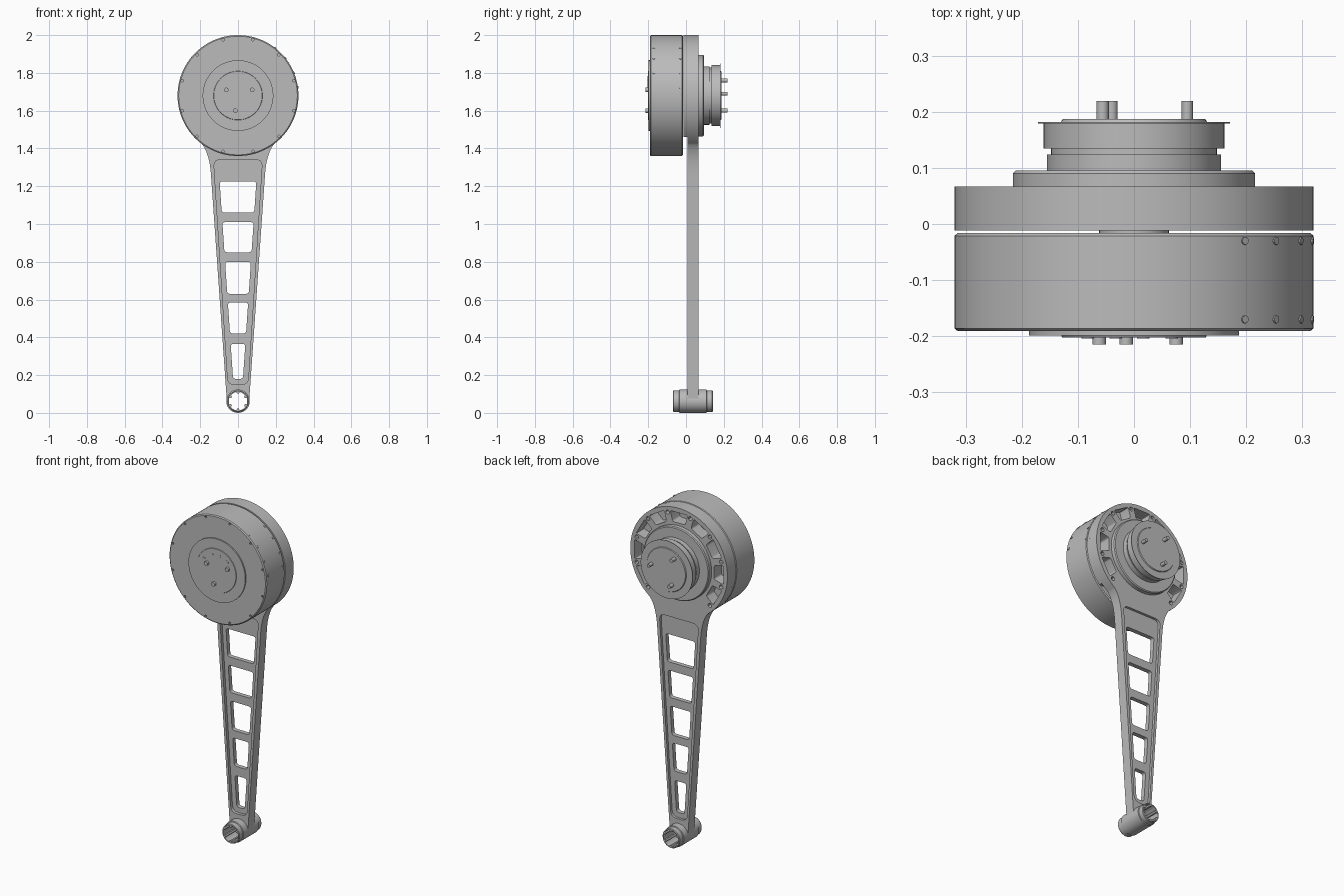
import bpy, bmesh
from math import sin, cos, pi, radians
from mathutils import Vector

cube = bpy.data.objects.get("Cube")
if cube:
    bpy.data.objects.remove(cube, do_unlink=True)

grey = bpy.data.materials.new("machined_grey")
grey.use_nodes = True
GREY = (0.5, 0.5, 0.5, 1)
grey.diffuse_color = GREY
grey.node_tree.nodes["Principled BSDF"].inputs["Base Color"].default_value = GREY

HEAD_Z, HUB_Z, R = 1.68, 0.062, 0.32


def finish(name, bm):
    bmesh.ops.recalc_face_normals(bm, faces=bm.faces)
    me = bpy.data.meshes.new(name)
    bm.to_mesh(me)
    bm.free()
    me.materials.append(grey)
    ob = bpy.data.objects.new(name, me)
    bpy.context.collection.objects.link(ob)
    return ob


def prism(name, outlines, y0, y1):
    """Extrude one or more (x, z) outlines along y."""
    bm = bmesh.new()
    for pts in outlines:
        face = bm.faces.new([bm.verts.new((x, y0, z)) for x, z in pts])
        ext = bmesh.ops.extrude_face_region(bm, geom=[face])["geom"]
        verts = [v for v in ext if isinstance(v, bmesh.types.BMVert)]
        bmesh.ops.translate(bm, verts=verts, vec=(0, y1 - y0, 0))
    return finish(name, bm)


def lathe(name, profile, z, n=96):
    """Spin a (y, radius) profile around a y-parallel axis at height z."""
    bm = bmesh.new()
    rings = [[bm.verts.new((r * cos(2 * pi * i / n), y, z + r * sin(2 * pi * i / n)))
              for i in range(n)] for y, r in profile]
    for a, b in zip(rings, rings[1:]):
        for i in range(n):
            j = (i + 1) % n
            bm.faces.new((a[i], a[j], b[j], b[i]))
    bm.faces.new(rings[0])
    bm.faces.new(rings[-1])
    return finish(name, bm)


def arc(cx, cz, r, a0, a1, n):
    return [(cx + r * cos(radians(a0 + (a1 - a0) * i / n)),
             cz + r * sin(radians(a0 + (a1 - a0) * i / n))) for i in range(n + 1)]


def circle(cx, cz, r, n=20):
    return arc(cx, cz, r, 0, 360, n)[:-1]


def bezier(a, b, c, n=8):
    a, b, c = Vector(a), Vector(b), Vector(c)
    return [tuple(a * (1 - t) ** 2 + b * 2 * t * (1 - t) + c * t * t)
            for t in [i / n for i in range(n + 1)]]


def rounded(pts, r, n=4):
    out = []
    for i, p in enumerate(pts):
        p, a, b = Vector(p), Vector(pts[i - 1]), Vector(pts[(i + 1) % len(pts)])
        out += bezier(p + (a - p).normalized() * r, p, p + (b - p).normalized() * r, n)
    return out


def taper(z0, z1, base, slope, r):
    """Rounded trapezoid that narrows towards the bottom."""
    w0, w1 = base + slope * z0, base + slope * z1
    return rounded([(-w0, z0), (w0, z0), (w1, z1), (-w1, z1)], r)


def polar(r, deg):
    return r * cos(radians(deg)), HEAD_Z + r * sin(radians(deg))


def cut(ob, *cutters):
    for c in cutters:
        m = ob.modifiers.new("cut", "BOOLEAN")
        m.operation, m.solver, m.object = "DIFFERENCE", "EXACT", c
        dg = bpy.context.evaluated_depsgraph_get()
        me = bpy.data.meshes.new_from_object(ob.evaluated_get(dg))
        ob.modifiers.clear()
        ob.data = me


# Cutters: head pockets, screw holes, arm recesses, arm windows, toothed bore
pockets = prism("pocket_cutter", [
    rounded([polar(0.235, a - 10), polar(0.235, a + 10),
             polar(0.298, a + 11), polar(0.298, a - 11)], 0.01)
    for a in range(-30, 211, 30)], -0.004, 0.1)
holes = prism("hole_cutter", [circle(*polar(0.288, a), 0.012, 12)
                              for a in range(-45, 226, 30)], 0.04, 0.1)
recess = [taper(0.15, 1.34, 0.043, 0.064, 0.035)]
recess_front = prism("front_recess_cutter", recess, -0.05, 0.026)
recess_back = prism("back_recess_cutter", recess, 0.052, 0.1)
windows = prism("window_cutter", [
    taper(z0, z1, 0.014, 0.068, 0.016) for z0, z1 in
    ((1.06, 1.225), (0.85, 1.01), (0.63, 0.8), (0.42, 0.585), (0.18, 0.365))], -0.1, 0.2)
bore_pts = []
for k in range(6):
    bore_pts += arc(0, HUB_Z, 0.049, 60 * k - 20, 60 * k + 20, 5)
    bore_pts += arc(0, HUB_Z, 0.040, 60 * k + 23, 60 * k + 37, 3)
bore = prism("bore_cutter", [bore_pts], -0.2, 0.3)

# Arm and head plate in one outline: head arc, fillet, taper, round foot
fillet = bezier((0.19, 1.422), (0.15, 1.37), (0.143, 1.26))
side = fillet + [(0.061, 0.09)]
outline = (arc(0, HEAD_Z, R, -53, 233, 90)
           + [(-x, z) for x, z in side]
           + arc(0, HUB_Z, 0.06, 180, 360, 20)
           + side[::-1])
arm = prism("arm", [outline], 0.008, 0.067)
cut(arm, pockets, holes, recess_front, recess_back, windows, bore)

# Rim of the head that reaches forward to the motor
rim = prism("head_rim", [arc(0, HEAD_Z, R, -43, 223, 90)], -0.012, 0.008)
cut(rim, pockets)

# Motor housing with chamfered edges and front covers
motor = lathe("motor_housing", [(-0.191, R - 0.006), (-0.186, R), (-0.021, R),
                                (-0.016, R - 0.006)], HEAD_Z)
rim_holes = prism("rim_hole_cutter", [circle(*polar(0.306, a), 0.007, 10)
                                      for a in range(15, 360, 30)], -0.3, -0.18)
cut(motor, rim_holes)
lathe("front_cover", [(-0.19, 0.187), (-0.199, 0.187)], HEAD_Z)
lathe("front_cap", [(-0.198, 0.13), (-0.202, 0.128)], HEAD_Z)

# Small set screws around the housing side
bm = bmesh.new()
for a in (8, 22, 38, 52):
    for y in (-0.17, -0.03):
        x, z = polar(R, a)
        rot = Vector((0, 0, 1)).rotation_difference(Vector((x, 0, z - HEAD_Z)))
        res = bmesh.ops.create_cone(bm, cap_ends=True, segments=10, radius1=0.007,
                                    radius2=0.007, depth=0.006)
        for v in res["verts"]:
            v.co = rot @ v.co + Vector((x, y, z))
finish("side_screws", bm)

# Stepped output flange at the back
lathe("output_flange", [(0.06, 0.216), (0.09, 0.216), (0.095, 0.211), (0.095, 0.155),
                        (0.124, 0.155), (0.124, 0.148), (0.135, 0.148), (0.135, 0.161),
                        (0.179, 0.161), (0.179, 0.171), (0.182, 0.171), (0.182, 0.13),
                        (0.187, 0.127)], HEAD_Z)

# Pins on both faces
prism("back_pins", [circle(0.095, 1.69, 0.01), circle(-0.056, 1.76, 0.011),
                    circle(-0.04, 1.6, 0.011)], 0.18, 0.219)
prism("front_pins", [circle(-0.062, 1.71, 0.012), circle(0.075, 1.71, 0.012),
                     circle(-0.014, 1.6, 0.012)], -0.215, -0.2)
prism("front_screws", [circle(*polar(0.095, a), 0.011) for a in (45, 80, 110, 150)],
      -0.204, -0.2)

# Cross tube at the foot
hub = lathe("foot_tube", [(-0.07, 0.054), (-0.066, 0.057), (-0.037, 0.057), (-0.035, 0.062),
                          (0.108, 0.062), (0.11, 0.057), (0.138, 0.057), (0.142, 0.054)],
            HUB_Z, 48)
cut(hub, bore)

for c in (pockets, holes, recess_front, recess_back, windows, bore, rim_holes):
    bpy.data.objects.remove(c, do_unlink=True)

# Smooth the round surfaces, keep edges sharp
for ob in bpy.context.collection.objects:
    if ob.type == "MESH" and grey.name in ob.data.materials:
        bpy.ops.object.select_all(action="DESELECT")
        ob.select_set(True)
        bpy.context.view_layer.objects.active = ob
        bpy.ops.object.shade_smooth_by_angle(angle=radians(30))
